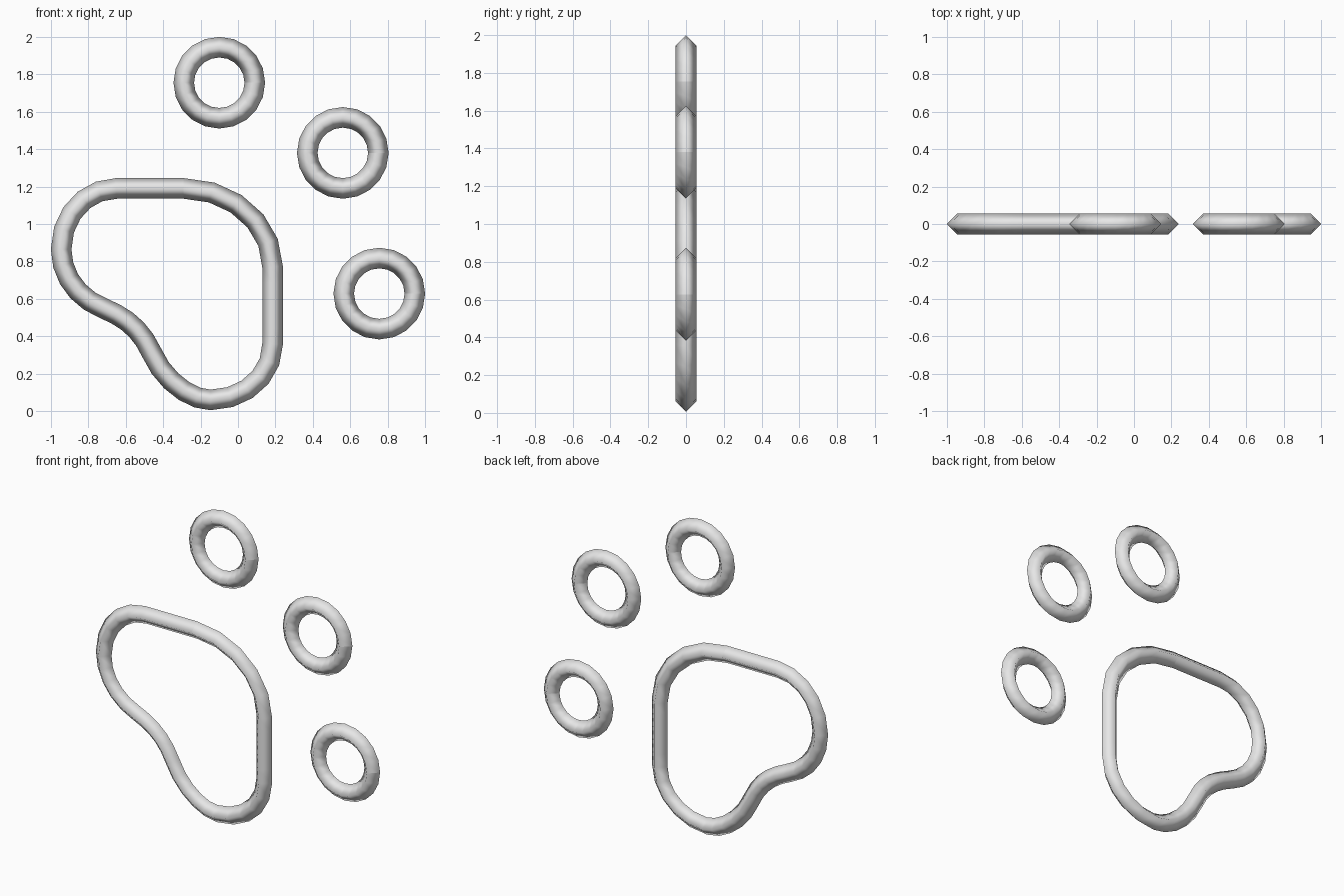
import bpy
import math

if "Cube" in bpy.data.objects:
    bpy.data.objects.remove(bpy.data.objects["Cube"])

TUBE = 0.055     # half width of the diamond-section tube
STEPS = 5        # segments per curve span

grey = bpy.data.materials.new("light grey")
grey.diffuse_color = (0.8, 0.8, 0.8, 1)
grey.use_nodes = True
grey.node_tree.nodes["Principled BSDF"].inputs["Base Color"].default_value = grey.diffuse_color


def tube(name, points):
    """Open bezier tube standing in the xz plane; points are (left handle, point, right handle)."""
    cu = bpy.data.curves.new(name, 'CURVE')
    cu.dimensions = '3D'
    cu.twist_mode = 'Z_UP'
    cu.fill_mode = 'FULL'
    cu.resolution_u = STEPS
    cu.bevel_depth = TUBE
    cu.bevel_resolution = 0
    sp = cu.splines.new('BEZIER')
    sp.bezier_points.add(len(points) - 1)
    for bp, (left, co, right) in zip(sp.bezier_points, points):
        bp.handle_left_type = bp.handle_right_type = 'FREE'
        bp.co = (*co, 0)
        bp.handle_left = (*left, 0)
        bp.handle_right = (*right, 0)
    sp.use_smooth = True
    cu.materials.append(grey)
    ob = bpy.data.objects.new(name, cu)
    ob.rotation_euler = (math.pi / 2, 0, 0)
    bpy.context.collection.objects.link(ob)
    # turn the curve into a smooth mesh
    bpy.ops.object.select_all(action='DESELECT')
    ob.select_set(True)
    bpy.context.view_layer.objects.active = ob
    bpy.ops.object.convert(target='MESH')
    bpy.ops.object.shade_smooth()


def ring(name, cx, cz, r=0.19):
    """Round loop that starts and ends on its right side."""
    k = 0.5523 * r
    pts = []
    for i in range(5):
        a = i * math.pi / 2
        c, s = math.cos(a), math.sin(a)
        x, z = cx + r * c, cz + r * s
        pts.append(((x + k * s, z - k * c), (x, z), (x - k * s, z + k * c)))
    tube(name, pts)


# Toe rings
ring("toe_ring_top", -0.10, 1.755)
ring("toe_ring_middle", 0.56, 1.38)
ring("toe_ring_low", 0.755, 0.628)

# Large pad outline, clockwise from the seam on its top edge
tube("pad_outline", [
    ((-0.41, 1.19), (-0.29, 1.19), (-0.03, 1.19)),
    ((0.185, 1.00), (0.185, 0.77), (0.185, 0.63)),
    ((0.185, 0.50), (0.185, 0.36), (0.185, 0.19)),
    ((0.035, 0.06), (-0.147, 0.06), (-0.26, 0.06)),
    ((-0.40, 0.17), (-0.46, 0.31), (-0.52, 0.44)),
    ((-0.60, 0.50), (-0.72, 0.55), (-0.85, 0.60)),
    ((-0.945, 0.72), (-0.945, 0.865), (-0.945, 1.05)),
    ((-0.81, 1.19), (-0.65, 1.19), (-0.53, 1.19)),
    ((-0.41, 1.19), (-0.29, 1.19), (-0.17, 1.19)),
])
